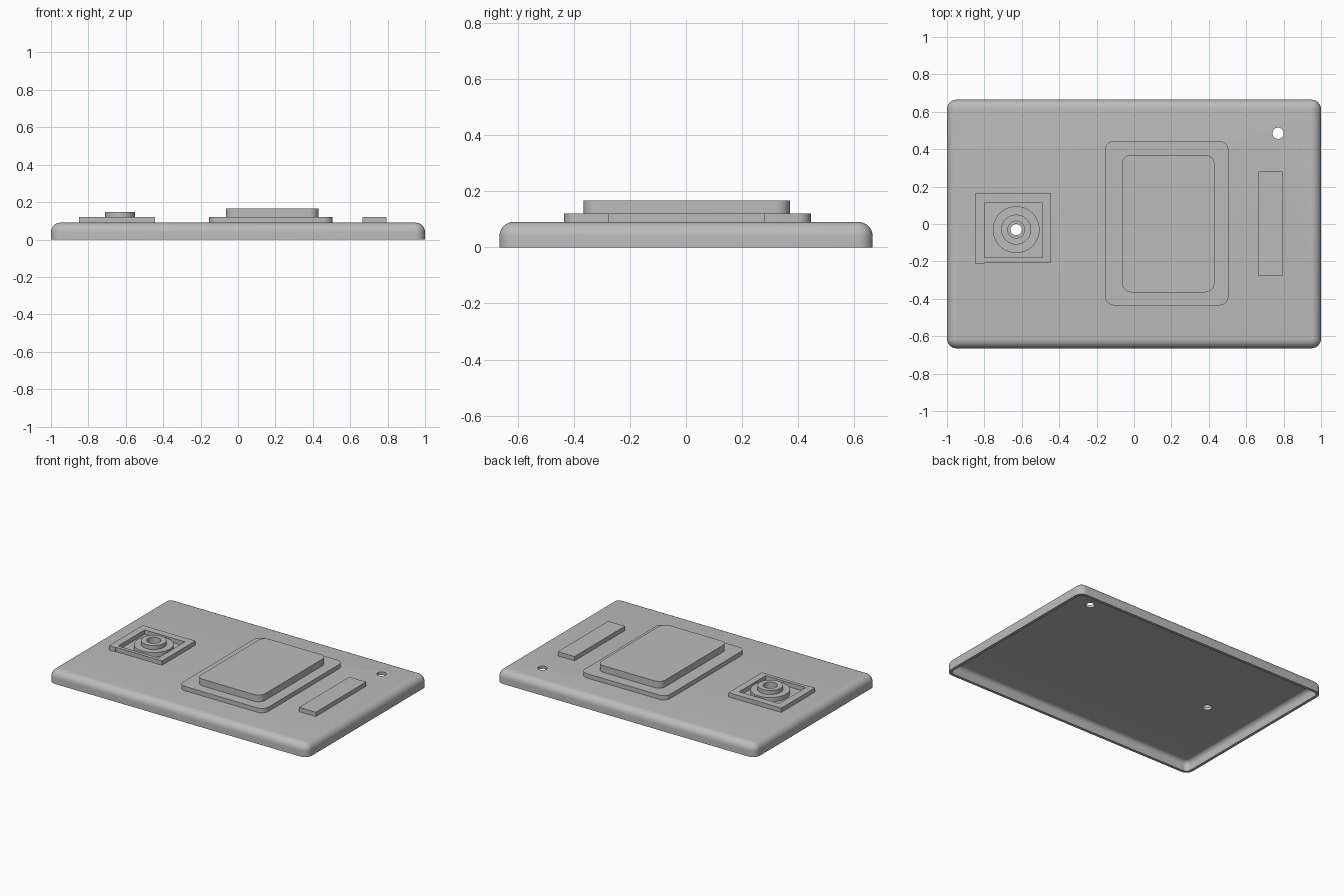
import bpy, bmesh, math

cube = bpy.data.objects.get("Cube")
if cube:
    bpy.data.objects.remove(cube)

grey = bpy.data.materials.new("plain grey")
grey.use_nodes = True
grey.diffuse_color = (0.5, 0.5, 0.5, 1)
grey.node_tree.nodes["Principled BSDF"].inputs["Base Color"].default_value = grey.diffuse_color

TOP, STEP = 0.09, 0.12


def rounded_rect(x0, x1, y0, y1, r, z, n=8):
    corners = [(x1 - r, y1 - r), (x0 + r, y1 - r), (x0 + r, y0 + r), (x1 - r, y0 + r)]
    pts = []
    for q, (cx, cy) in enumerate(corners):
        for i in range(n + 1):
            a = math.pi / 2 * (q + i / n)
            pts.append((cx + r * math.cos(a), cy + r * math.sin(a), z))
    return pts


def circle(cx, cy, r, z, n=64):
    return [(cx + r * math.cos(2 * math.pi * i / n), cy + r * math.sin(2 * math.pi * i / n), z)
            for i in range(n)]


def loft(name, rings, closed=False):
    """Skin a stack of rings; closed joins last to first, otherwise both ends are capped."""
    bm = bmesh.new()
    loops = [[bm.verts.new(p) for p in ring] for ring in rings]
    n = len(loops[0])
    pairs = list(zip(loops, loops[1:])) + ([(loops[-1], loops[0])] if closed else [])
    for a, b in pairs:
        for i in range(n):
            j = (i + 1) % n
            bm.faces.new((a[i], a[j], b[j], b[i]))
    if not closed:
        bm.faces.new(loops[0])
        bm.faces.new(loops[-1])
    bmesh.ops.recalc_face_normals(bm, faces=bm.faces)
    mesh = bpy.data.meshes.new(name)
    bm.to_mesh(mesh)
    bm.free()
    mesh.materials.append(grey)
    ob = bpy.data.objects.new(name, mesh)
    bpy.context.collection.objects.link(ob)
    return ob


def slab(name, x0, x1, y0, y1, z0, z1, r):
    return loft(name, [rounded_rect(x0, x1, y0, y1, r, z) for z in (z0, z1)])


def box(name, x0, x1, y0, y1, z0, z1):
    return loft(name, [[(x0, y0, z), (x1, y0, z), (x1, y1, z), (x0, y1, z)] for z in (z0, z1)])


def shell_rings(inset, fillet, top, corner):
    """Rings from the open underside up over a filleted edge."""
    rings = []
    for k in range(-1, 9):
        a = math.pi / 2 * max(k, 0) / 8
        d = inset + fillet * (1 - math.cos(a))
        z = 0 if k < 0 else top - fillet + fillet * math.sin(a)
        rings.append(rounded_rect(-1 + d, 1 - d, -0.665 + d, 0.665 - d, corner + inset - d, z))
    return rings


# Hollow plate: cavity ceiling, down the inside wall, round the rim and up the outside
wall = 0.02
inner = shell_rings(wall, 0.03, TOP - wall, 0.032)
outer = shell_rings(0, 0.05, TOP, 0.052)
plate = loft("plate", inner[::-1] + outer)

# Two through holes
HUB = (-0.63, -0.03)
for i, (x, y) in enumerate([HUB, (0.77, 0.485)]):
    cutter = loft("hole_cutter_%d" % i, [circle(x, y, 0.03, z) for z in (-0.1, 0.3)])
    cutter.hide_render = True
    cutter.hide_set(True)
    mod = plate.modifiers.new("hole", "BOOLEAN")
    mod.object = cutter
    mod.solver = "EXACT"

# Stepped central block and side bar
lower = slab("block_base", -0.155, 0.505, -0.435, 0.445, TOP, STEP, 0.05)
upper = slab("block_top", -0.065, 0.43, -0.365, 0.37, STEP, 0.167, 0.05)
box("side_bar", 0.665, 0.795, -0.277, 0.28, TOP, STEP)

# Square frame; the left rail stands slightly proud at the front
box("frame_rail_right", -0.85, -0.8, -0.21, 0.163, TOP, STEP)
box("frame_rail_left", -0.49, -0.443, -0.205, 0.163, TOP, STEP)
box("frame_rail_front", -0.8, -0.49, -0.205, -0.18, TOP, STEP)
box("frame_rail_back", -0.8, -0.49, 0.113, 0.163, TOP, STEP)

# Stepped hub ring with a bored centre
profile = [(0.045, TOP), (0.125, TOP), (0.125, STEP), (0.08, STEP), (0.08, 0.148), (0.045, 0.148)]
hub = loft("hub_ring", [circle(*HUB, r, z) for r, z in profile], closed=True)

# Smooth the rounded parts
bpy.ops.object.select_all(action="DESELECT")
for ob in (plate, lower, upper, hub):
    ob.select_set(True)
bpy.context.view_layer.objects.active = plate
bpy.ops.object.shade_smooth_by_angle(angle=math.radians(35))
